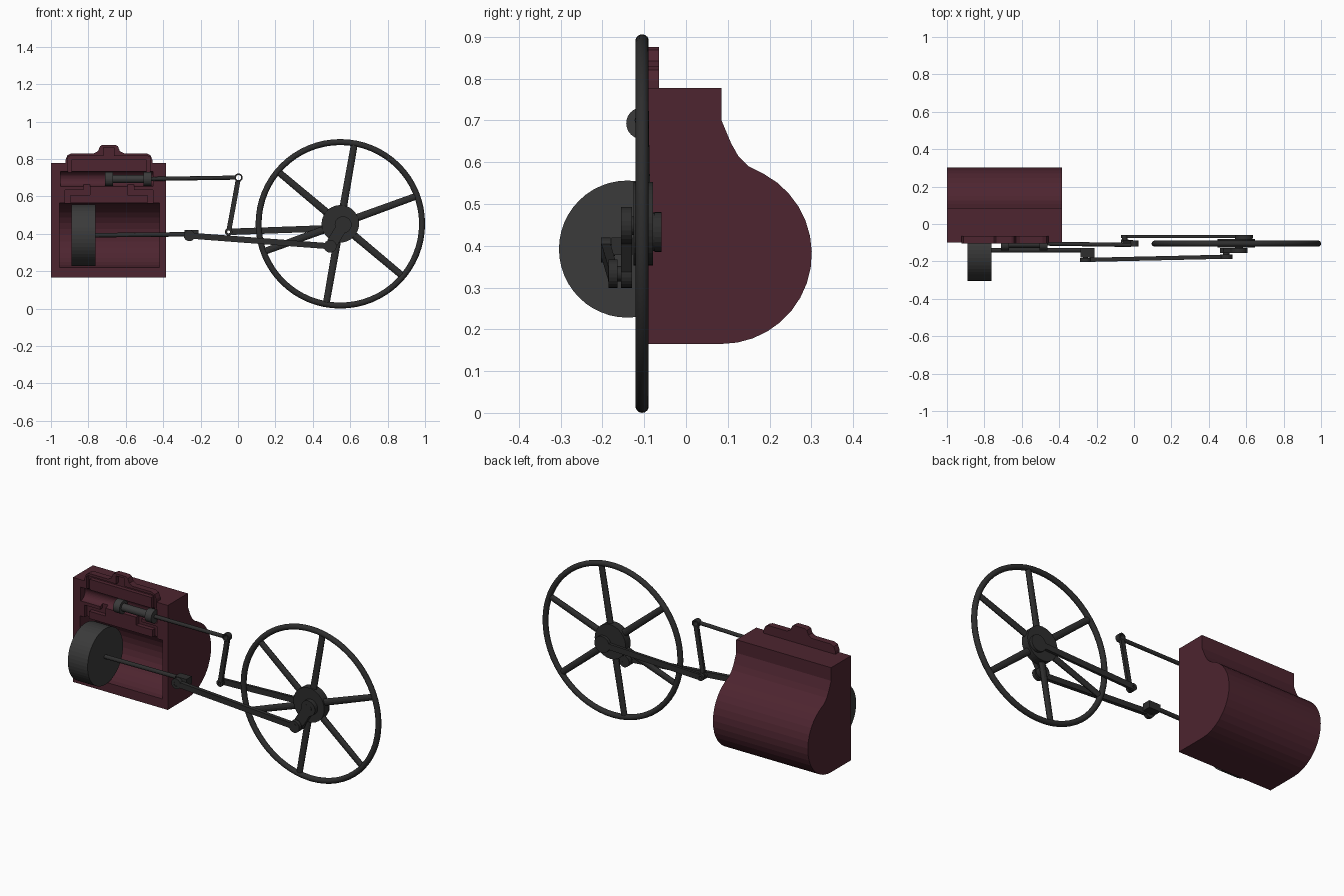
import bpy, bmesh, math
from mathutils import Matrix, Vector

if "Cube" in bpy.data.objects:
    bpy.data.objects.remove(bpy.data.objects["Cube"])


def material(name, rgb):
    m = bpy.data.materials.new(name)
    m.use_nodes = True
    m.diffuse_color = (*rgb, 1)
    bsdf = next(n for n in m.node_tree.nodes if n.type == 'BSDF_PRINCIPLED')
    bsdf.inputs["Base Color"].default_value = (*rgb, 1)
    bsdf.inputs["Roughness"].default_value = 0.7
    return m


RED = material("dark red", (0.075, 0.018, 0.029))
GREY = material("piston grey", (0.043, 0.043, 0.043))
IRON = material("dark iron", (0.027, 0.027, 0.027))


def finish(name, bm, mat):
    bmesh.ops.recalc_face_normals(bm, faces=bm.faces)
    me = bpy.data.meshes.new(name)
    bm.to_mesh(me)
    bm.free()
    me.materials.append(mat)
    ob = bpy.data.objects.new(name, me)
    bpy.context.collection.objects.link(ob)
    return ob


def add_box(bm, x, y, z):
    centre = Vector([(a + b) / 2 for a, b in (x, y, z)])
    size = [b - a for a, b in (x, y, z)]
    bmesh.ops.create_cube(bm, size=1, matrix=Matrix.Translation(centre) @ Matrix.Diagonal((*size, 1)))


def add_rod(bm, a, b, r, r2=None, segs=32):
    """Cylinder from point a to point b."""
    a, b = Vector(a), Vector(b)
    d = b - a
    mat = Matrix.Translation((a + b) / 2) @ d.to_track_quat('Z', 'Y').to_matrix().to_4x4()
    bmesh.ops.create_cone(bm, cap_ends=True, segments=segs, radius1=r,
                          radius2=r if r2 is None else r2, depth=d.length, matrix=mat)


def add_prism(bm, points, offset):
    face = bm.faces.new([bm.verts.new(p) for p in points])
    ext = bmesh.ops.extrude_face_region(bm, geom=[face], use_keep_orig=True)
    moved = [g for g in ext["geom"] if isinstance(g, bmesh.types.BMVert)]
    bmesh.ops.translate(bm, verts=moved, vec=offset)


def add_ring(bm, x, z, y0, y1, outer, inner, segs=24):
    """Flat washer around the y axis."""
    loops = []
    for r, y in ((outer, y0), (outer, y1), (inner, y1), (inner, y0)):
        loops.append([bm.verts.new((x + r * math.cos(t), y, z + r * math.sin(t)))
                      for t in (math.tau * i / segs for i in range(segs))])
    for k in range(4):
        p, q = loops[k], loops[(k + 1) % 4]
        for i in range(segs):
            j = (i + 1) % segs
            bm.faces.new((p[i], p[j], q[j], q[i]))


def link(name, a, b, outer, inner, width, thick):
    """Flat bar between two drilled eyes, a and b being (x, y, z)."""
    bm = bmesh.new()
    a, b = Vector(a), Vector(b)
    for p, o, i in ((a, outer[0], inner[0]), (b, outer[1], inner[1])):
        add_ring(bm, p.x, p.z, p.y - thick / 2, p.y + thick / 2, o, i)
    d = (b - a).normalized()
    s, e = a + d * (outer[0] + inner[0]) / 2, b - d * (outer[1] + inner[1]) / 2
    side = d.cross(Vector((0, 1, 0))).normalized() * width / 2
    half = Vector((0, thick / 2, 0))
    add_prism(bm, [s + side - half, e + side - half, e - side - half, s - side - half], half * 2)
    return finish(name, bm, IRON)


def carve(ob, bm):
    """Subtract a temporary cutter and bake the result."""
    cutter = finish("cutter", bm, RED)
    cutter.hide_render = True
    mod = ob.modifiers.new("cut", 'BOOLEAN')
    mod.object, mod.operation, mod.solver = cutter, 'DIFFERENCE', 'EXACT'
    deps = bpy.context.evaluated_depsgraph_get()
    ob_mesh = bpy.data.meshes.new_from_object(ob.evaluated_get(deps))
    ob.modifiers.clear()
    ob.data = ob_mesh
    bpy.data.objects.remove(cutter)


# Cylinder block: side profile swept along x
FACE = -0.1
MID = -0.69
profile = [(FACE, 0.165)]
for i in range(16):
    t = math.radians(-90 + i * 152 / 15)
    profile.append((0.085 + 0.216 * math.cos(t), 0.381 + 0.216 * math.sin(t)))
profile += [(0.15, 0.59), (0.125, 0.615), (0.108, 0.645), (0.085, 0.70), (0.085, 0.777), (FACE, 0.777)]
bm = bmesh.new()
add_prism(bm, [(-1, y, z) for y, z in profile], (0.615, 0, 0))
block = finish("cylinder_block", bm, RED)

# Steam chest plate rising above the block
half = [(0.232, 0.74), (0.232, 0.795), (0.222, 0.82), (0.2, 0.83), (0.08, 0.83),
        (0.058, 0.842), (0.048, 0.868), (0.035, 0.875)]
outline = [(MID + x, FACE - 0.003, z) for x, z in half] + [(MID - x, FACE - 0.003, z) for x, z in reversed(half)]
bm = bmesh.new()
add_prism(bm, outline, (0, 0.038, 0))
chest = finish("steam_chest", bm, RED)

# Main bore and valve bore
for x0, x1, z, r in ((-0.955, -0.42, 0.392, 0.172), (-0.95, -0.455, 0.693, 0.04)):
    bm = bmesh.new()
    add_rod(bm, (x0, FACE, z), (x1, FACE, z), r)
    carve(block, bm)

# Ports joining the bores, and the steam groove arch above them
for s in (-1, 1):
    for inner, outer, z0, z1 in ((0.1, 0.135, 0.615, 0.68), (0.1, 0.235, 0.607, 0.635), (0.205, 0.235, 0.54, 0.63)):
        bm = bmesh.new()
        add_box(bm, sorted((MID + s * inner, MID + s * outer)), (-0.13, -0.075), (z0, z1))
        carve(block, bm)
    bm = bmesh.new()
    add_box(bm, sorted((MID + s * 0.2, MID + s * 0.22)), (-0.13, -0.08), (0.70, 0.812))
    carve(block, bm)
    bm = bmesh.new()
    add_box(bm, sorted((MID + s * 0.2, MID + s * 0.22)), (-0.13, -0.08), (0.70, 0.812))
    carve(chest, bm)
for w, z0, z1 in ((0.21, 0.797, 0.815), (0.028, 0.81, 0.862)):
    bm = bmesh.new()
    add_box(bm, (MID - w, MID + w), (-0.13, -0.08), (z0, z1))
    carve(chest, bm)

# Piston, its rod and the crosshead
PY, PZ = -0.14, 0.392
bm = bmesh.new()
add_rod(bm, (-0.89, PY, PZ), (-0.762, PY, PZ), 0.164, segs=48)
finish("piston", bm, GREY)
bm = bmesh.new()
add_rod(bm, (-0.77, PY, PZ), (-0.25, PY, PZ + 0.005), 0.012, segs=16)
finish("piston_rod", bm, IRON)
bm = bmesh.new()
add_box(bm, (-0.285, -0.21), (-0.178, -0.128), (0.378, 0.42))
add_rod(bm, (-0.26, -0.2, 0.39), (-0.26, -0.17, 0.39), 0.014)
finish("crosshead", bm, IRON)

# Spool valve and its rod
VY, VZ = -0.105, 0.693
bm = bmesh.new()
for x in (-0.71, -0.505):
    add_rod(bm, (x, VY, VZ), (x + 0.042, VY, VZ), 0.038)
add_rod(bm, (-0.69, VY, VZ), (-0.48, VY, VZ), 0.022)
finish("spool_valve", bm, GREY)
bm = bmesh.new()
add_rod(bm, (-0.47, VY, VZ), (-0.016, -0.112, 0.70), 0.011, segs=16)
add_ring(bm, 0.003, 0.70, -0.12, -0.105, 0.022, 0.014)
finish("valve_rod", bm, IRON)

# Linkage bars
link("rocker_lever", (0.003, -0.097, 0.70), (-0.05, -0.092, 0.41), (0.022, 0.02), (0.014, 0.008), 0.026, 0.016)
link("eccentric_rod", (-0.05, -0.067, 0.41), (0.587, -0.067, 0.433), (0.02, 0.048), (0.008, 0.004), 0.034, 0.016)
link("connecting_rod", (-0.26, -0.192, 0.39), (0.493, -0.175, 0.333), (0.03, 0.034), (0.014, 0.018), 0.032, 0.022)
bm = bmesh.new()
add_ring(bm, -0.05, 0.41, -0.085, -0.07, 0.014, 0.008)
finish("lever_bushing", bm, IRON)

# Flywheel: rim, hub and six spokes
CX, CZ, WY = 0.547, 0.453, -0.105
bpy.ops.mesh.primitive_torus_add(major_radius=0.437, minor_radius=0.016, major_segments=64, minor_segments=14,
                                 location=(CX, WY, CZ), rotation=(math.pi / 2, 0, 0))
rim = bpy.context.object
rim.name = "flywheel_rim"
rim.data.materials.append(IRON)
bpy.ops.object.shade_smooth_by_angle()
bm = bmesh.new()
add_rod(bm, (CX, -0.126, CZ), (CX, -0.079, CZ), 0.1, segs=40)
finish("flywheel_hub", bm, IRON)
bm = bmesh.new()
for i in range(6):
    t = math.radians(20 + 60 * i)
    add_rod(bm, (CX + 0.08 * math.cos(t), 0, CZ + 0.08 * math.sin(t)),
            (CX + 0.434 * math.cos(t), 0, CZ + 0.434 * math.sin(t)), 0.02, 0.018, segs=12)
bmesh.ops.scale(bm, vec=(1, 0.7, 1), verts=bm.verts)
bmesh.ops.translate(bm, vec=(0, WY, 0), verts=bm.verts)
finish("flywheel_spokes", bm, IRON)

# Crank arm, pin and shaft
link("crank_arm", (CX + 0.015, -0.142, CZ - 0.005), (0.493, -0.142, 0.333), (0.045, 0.034), (0.02, 0.012), 0.06, 0.026)
bm = bmesh.new()
add_rod(bm, (0.493, -0.187, 0.333), (0.493, -0.13, 0.333), 0.018)
add_rod(bm, (CX + 0.015, -0.156, CZ - 0.005), (CX + 0.015, -0.1, CZ - 0.005), 0.022)
add_rod(bm, (0.587, -0.085, 0.433), (0.587, -0.059, 0.433), 0.046)
finish("crank_pins", bm, IRON)
